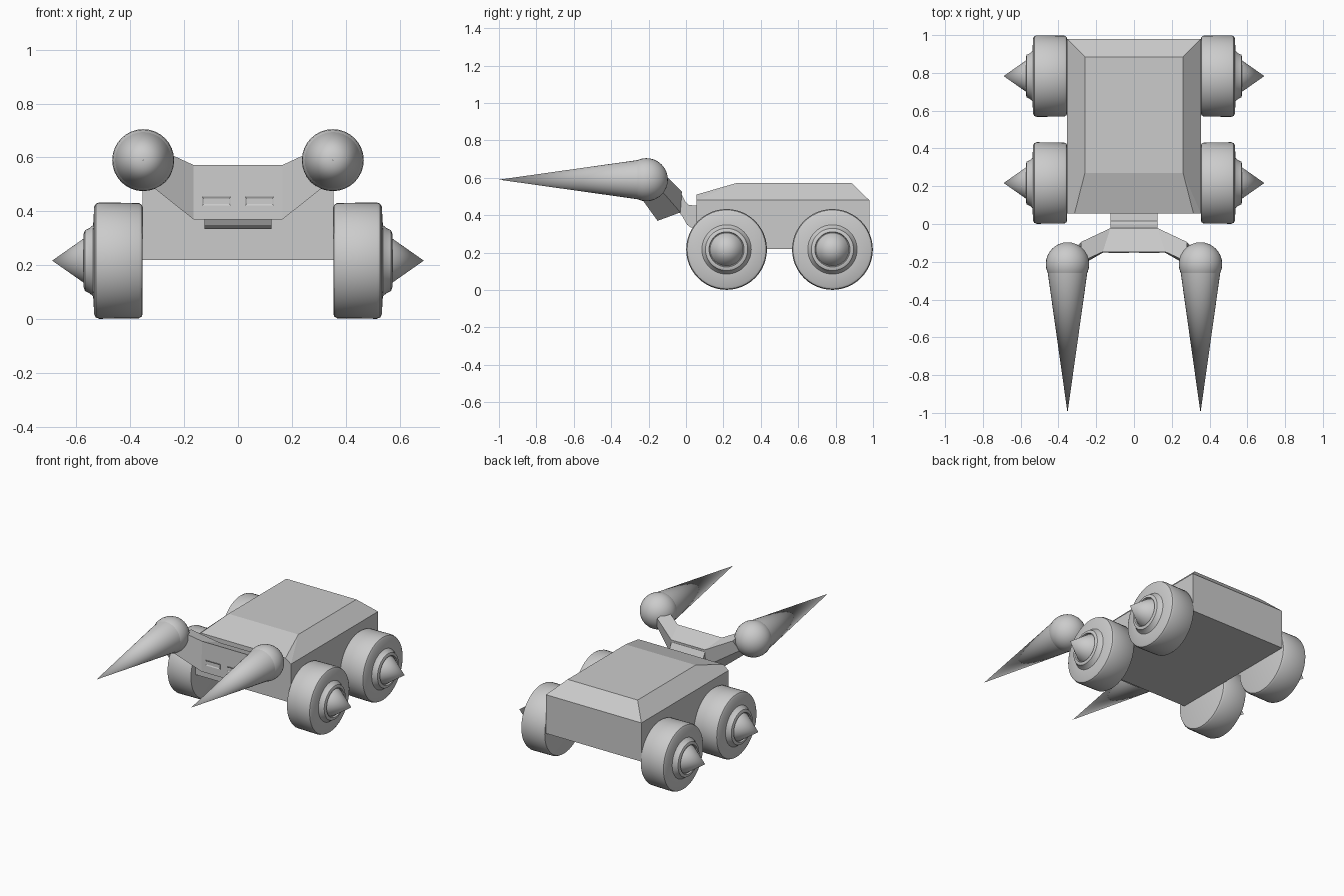
import bpy, bmesh, math
from mathutils import Vector

if "Cube" in bpy.data.objects:
    bpy.data.objects.remove(bpy.data.objects["Cube"])


def make(name, verts, faces, smooth=False):
    me = bpy.data.meshes.new(name)
    me.from_pydata(verts, [], faces)
    bm = bmesh.new()
    bm.from_mesh(me)
    bmesh.ops.remove_doubles(bm, verts=bm.verts, dist=1e-5)
    bmesh.ops.recalc_face_normals(bm, faces=bm.faces)
    bm.to_mesh(me)
    bm.free()
    ob = bpy.data.objects.new(name, me)
    bpy.context.collection.objects.link(ob)
    if smooth:
        bpy.ops.object.select_all(action='DESELECT')
        ob.select_set(True)
        bpy.context.view_layer.objects.active = ob
        bpy.ops.object.shade_smooth_by_angle(angle=math.radians(32))
    return ob


def lathe(name, profile, origin, axis, side, n=40):
    """Spin (distance along axis, radius) points around the given axis."""
    axis, side = Vector(axis), Vector(side)
    up = axis.cross(side)
    verts, faces, m = [], [], len(profile)
    for i in range(n):
        a = 2 * math.pi * i / n
        d = side * math.cos(a) + up * math.sin(a)
        verts += [Vector(origin) + axis * t + d * r for t, r in profile]
        j = (i + 1) % n
        faces += [(i*m + k, i*m + k + 1, j*m + k + 1, j*m + k) for k in range(m - 1)]
    return make(name, verts, faces, True)


def prism(name, yz, x0, x1):
    """Extrude a side profile across x."""
    n = len(yz)
    verts = [(x, y, z) for x in (x0, x1) for y, z in yz]
    faces = [tuple(range(n)), tuple(range(n, 2*n))]
    faces += [(i, (i+1) % n, n + (i+1) % n, n + i) for i in range(n)]
    return make(name, verts, faces)


# Body: chamfered hull with a sloping bonnet
half = [(.355, .055, .22), (.355, .055, .48), (.315, .055, .51), (.26, .27, .572),
        (.26, .885, .572), (.355, .98, .48), (.355, .98, .22)]
bv = half + [(-x, y, z) for x, y, z in half]
bf = [(0, 1, 5, 6), (1, 2, 3), (1, 3, 4, 5)]
bf += [tuple(i + 7 for i in f) for f in bf]
bf += [(0, 1, 2, 9, 8, 7), (2, 3, 10, 9), (3, 4, 11, 10), (4, 5, 12, 11),
       (5, 6, 13, 12), (6, 0, 7, 13)]
make("body", bv, bf)

# Wheels: tyre, hub and spike turned in one profile
wheel = [(.354, 0), (.354, .195), (.357, .207), (.368, .214), (.515, .216), (.528, .211),
         (.534, .2), (.538, .132), (.553, .12), (.568, .113), (.573, .1), (.573, .094),
         (.562, .091), (.562, .088), (.57, .084), (.69, 0)]
for s, sn in ((1, "right"), (-1, "left")):
    for y, yn in ((.217, "front"), (.783, "rear")):
        lathe(f"wheel_{yn}_{sn}", wheel, (0, y, .217), (s, 0, 0), (0, 1, 0), 48)

# Neck joining head to hull
prism("neck", [(-.04, .525), (-.022, .51), (-.003, .472), (.015, .455), (.06, .45),
               (.06, .335), (.025, .335), (.005, .35), (-.02, .395), (-.04, .42)], -.125, .125)

# Head: centre block with raked arms, swept through four sections
inner = [(.165, -.152, .37), (.165, -.147, .572), (.125, -.022, .527), (.125, -.03, .415)]
outer = [(.31, -.235, .485), (.28, -.2, .625), (.28, -.095, .6), (.31, -.13, .53)]
flip = lambda pts: [(-x, y, z) for x, y, z in pts]
secs = [flip(outer), flip(inner), inner, outer]
hf = [(0, 1, 2, 3), (12, 13, 14, 15)]
hf += [(4*s + k, 4*s + (k+1) % 4, 4*s + 4 + (k+1) % 4, 4*s + 4 + k)
       for s in range(3) for k in range(4)]
make("head", [p for s in secs for p in s], hf)

# Eyes: thin frames with a recessed slot
for s, sn in ((1, "right"), (-1, "left")):
    eye = prism("eye_" + sn, [(-.154, .421), (-.154, .455), (-.145, .455), (-.145, .421)],
                s * .026, s * .134)
    bm = bmesh.new()
    bm.from_mesh(eye.data)
    front = min(bm.faces, key=lambda f: f.calc_center_median().y)
    bmesh.ops.inset_region(bm, faces=[front], thickness=.011)
    bmesh.ops.translate(bm, verts=front.verts, vec=(0, .004, 0))
    bm.to_mesh(eye.data)
    bm.free()

# Horns: ball joint and long spike
ball = [(.115 * -math.cos(math.pi * i / 16), .115 * math.sin(math.pi * i / 16))
        for i in range(17)]
for s, sn in ((1, "right"), (-1, "left")):
    c = (s * .352, -.212, .59)
    lathe("horn_ball_" + sn, ball, c, (0, -1, 0), (1, 0, 0), 32)
    lathe("horn_spike_" + sn, [(.03, 0), (.03, .107), (.788, 0)], c, (0, -1, 0), (1, 0, 0), 32)
